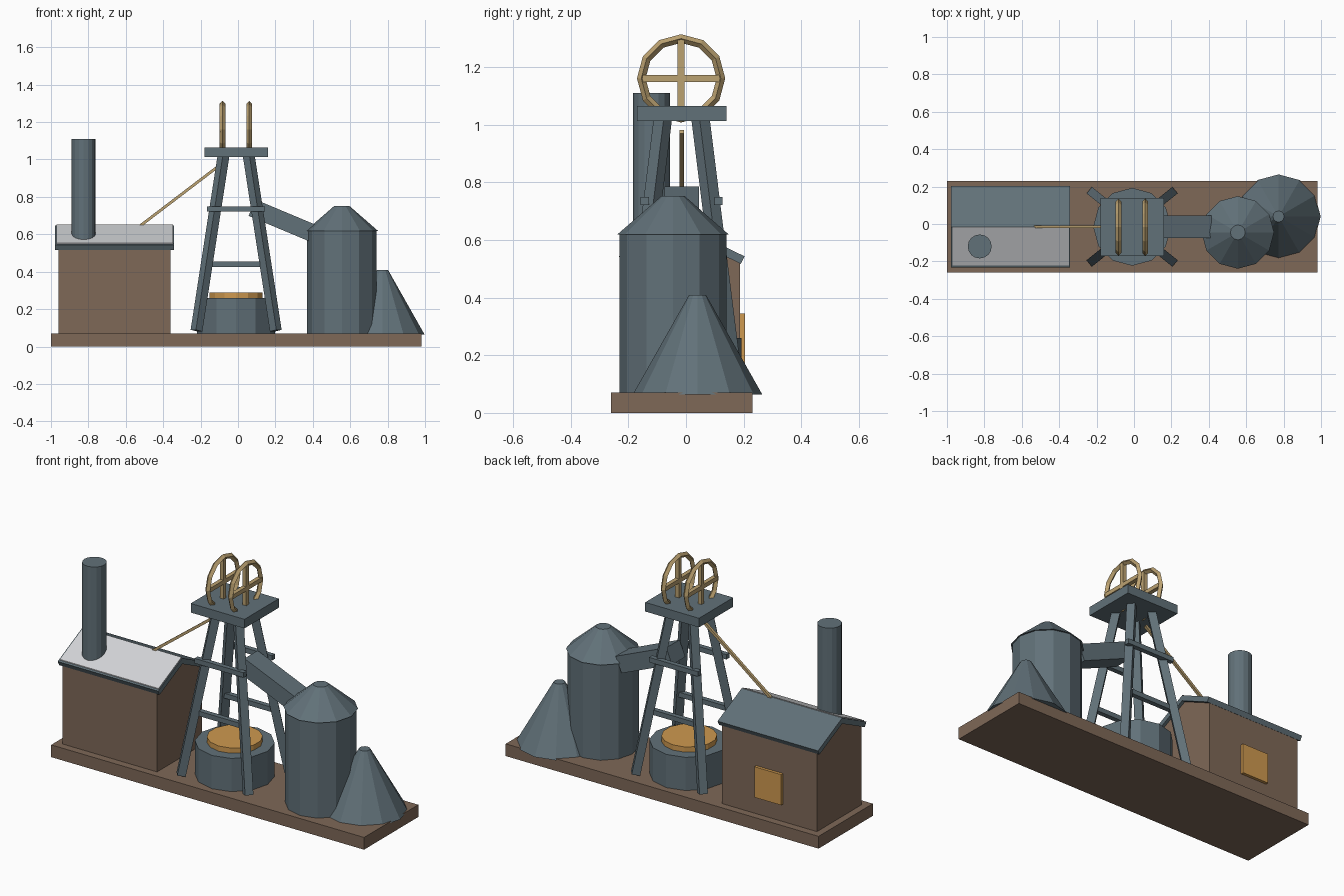
import bpy, bmesh, math
from mathutils import Vector, Matrix

if "Cube" in bpy.data.objects:
    bpy.data.objects.remove(bpy.data.objects["Cube"])


def material(name, rgb):
    m = bpy.data.materials.new(name)
    m.use_nodes = True
    m.diffuse_color = (*rgb, 1)
    m.node_tree.nodes["Principled BSDF"].inputs["Base Color"].default_value = (*rgb, 1)
    return m


SLATE = material("slate", (0.12, 0.165, 0.19))
BROWN = material("brown", (0.21, 0.138, 0.096))
ORANGE = material("orange", (0.62, 0.32, 0.08))
TAN = material("tan", (0.50, 0.36, 0.165))
PALE = material("pale_grey", (0.65, 0.66, 0.68))


def finish(bm, name, mat):
    bmesh.ops.recalc_face_normals(bm, faces=bm.faces)
    mesh = bpy.data.meshes.new(name)
    bm.to_mesh(mesh)
    bm.free()
    mesh.materials.append(mat)
    obj = bpy.data.objects.new(name, mesh)
    bpy.context.collection.objects.link(obj)
    return obj


def box(name, lo, hi, mat):
    lo, hi = Vector(lo), Vector(hi)
    bm = bmesh.new()
    mtx = Matrix.Translation((lo + hi) / 2) @ Matrix.Diagonal((*(hi - lo), 1))
    bmesh.ops.create_cube(bm, size=1, matrix=mtx)
    return finish(bm, name, mat)


def beam(name, a, b, width, depth, mat):
    """Square-ended bar from a to b; width is level, depth is upright."""
    a, b = Vector(a), Vector(b)
    d = b - a
    rot = d.to_track_quat('Z', 'Y').to_matrix().to_4x4()
    bm = bmesh.new()
    mtx = Matrix.Translation((a + b) / 2) @ rot @ Matrix.Diagonal((width, depth, d.length, 1))
    bmesh.ops.create_cube(bm, size=1, matrix=mtx)
    return finish(bm, name, mat)


def drum(name, x, y, z0, z1, r0, r1, mat, sides=12):
    bm = bmesh.new()
    bmesh.ops.create_cone(bm, cap_ends=True, segments=sides, radius1=r0, radius2=r1,
                          depth=z1 - z0, matrix=Matrix.Translation((x, y, (z0 + z1) / 2)))
    return finish(bm, name, mat)


def extrude_x(name, profile, x0, x1, mat):
    """Extrude a (y, z) outline along x."""
    bm = bmesh.new()
    face = bm.faces.new([bm.verts.new((x0, y, z)) for y, z in profile])
    new = bmesh.ops.extrude_face_region(bm, geom=[face])["geom"]
    bmesh.ops.translate(bm, vec=(x1 - x0, 0, 0),
                        verts=[v for v in new if isinstance(v, bmesh.types.BMVert)])
    return finish(bm, name, mat)


# Ground slab
box("base_slab", (-1, -0.26, 0), (0.98, 0.23, 0.07), BROWN)

# Engine house with gabled roof, pale front sheet, back window and chimney
RY = -0.015
extrude_x("house_walls", [(-0.217, 0.07), (0.187, 0.07), (0.187, 0.53),
                          (RY, 0.625), (-0.217, 0.53)], -0.96, -0.36, BROWN)
extrude_x("house_roof", [(RY - 0.218, 0.543), (RY, 0.648), (RY + 0.218, 0.543),
                         (RY + 0.205, 0.517), (RY, 0.615), (RY - 0.205, 0.517)],
          -0.978, -0.342, SLATE)
extrude_x("roof_sheet", [(RY - 0.208, 0.548), (RY, 0.648), (RY, 0.653),
                         (RY - 0.208, 0.553)], -0.97, -0.347, PALE)
box("back_window", (-0.745, 0.18, 0.17), (-0.575, 0.204, 0.345), ORANGE)
drum("chimney", -0.825, -0.12, 0.57, 1.11, 0.064, 0.064, SLATE, 16)

# Shaft collar and lid
CX, CY = -0.01, -0.015
drum("shaft_collar", CX, CY, 0.07, 0.26, 0.208, 0.208, SLATE)
drum("shaft_lid", CX, CY, 0.26, 0.29, 0.145, 0.145, ORANGE, 14)

# Headframe tower: splayed legs, cross beams, platform
for sx, side in ((-1, "right"), (1, "left")):
    for sy, end in ((-1, "front"), (1, "back")):
        beam(f"{end}_{side}_leg", (CX + sx * 0.212, CY + sy * 0.182, 0.085),
             (CX + sx * 0.066, CY + sy * 0.064, 1.03), 0.045, 0.045, SLATE)
for sy, end in ((-1, "front"), (1, "back")):
    for level, z in (("lower", 0.44), ("upper", 0.735)):
        y = CY + sy * 0.128
        box(f"{end}_{level}_beam", (CX - 0.155, y - 0.014, z - 0.014),
            (CX + 0.155, y + 0.014, z + 0.014), SLATE)
box("platform", (-0.18, -0.17, 1.012), (0.16, 0.14, 1.064), SLATE)


# Winding wheels: diamond-section rims with crossed spokes
def wheel(name, x, y, z, radius, minor, sides=12):
    bm = bmesh.new()
    rings = []
    for i in range(sides):
        a = math.tau * i / sides
        ring = []
        for k in range(4):
            b = math.tau * k / 4
            r = radius + minor * math.cos(b)
            ring.append(bm.verts.new((x + minor * math.sin(b),
                                      y + r * math.cos(a), z + r * math.sin(a))))
        rings.append(ring)
    for i in range(sides):
        p, q = rings[i], rings[(i + 1) % sides]
        for k in range(4):
            n = (k + 1) % 4
            bm.faces.new((p[k], p[n], q[n], q[k]))
    finish(bm, name + "_rim", TAN)
    h = 0.012
    box(name + "_upright_spoke", (x - h, y - h, z - radius), (x + h, y + h, z + radius), TAN)
    box(name + "_level_spoke", (x - h, y - radius, z - h), (x + h, y + radius, z + h), TAN)


for side, x in (("right", -0.083), ("left", 0.06)):
    wheel(f"{side}_wheel", x, -0.017, 1.16, 0.138, 0.015)

# Hauling rope and ore chute
beam("rope", (-0.53, CY, 0.64), (-0.09, CY, 0.975), 0.015, 0.015, TAN)
beam("chute", (0.075, CY, 0.742), (0.395, CY, 0.608), 0.12, 0.095, SLATE)

# Silo with conical cap, and spoil heap
drum("silo", 0.555, -0.045, 0.07, 0.62, 0.185, 0.185, SLATE)
drum("silo_cap", 0.555, -0.045, 0.618, 0.752, 0.194, 0.04, SLATE)
drum("spoil_heap", 0.773, 0.04, 0.063, 0.408, 0.225, 0.03, SLATE)
